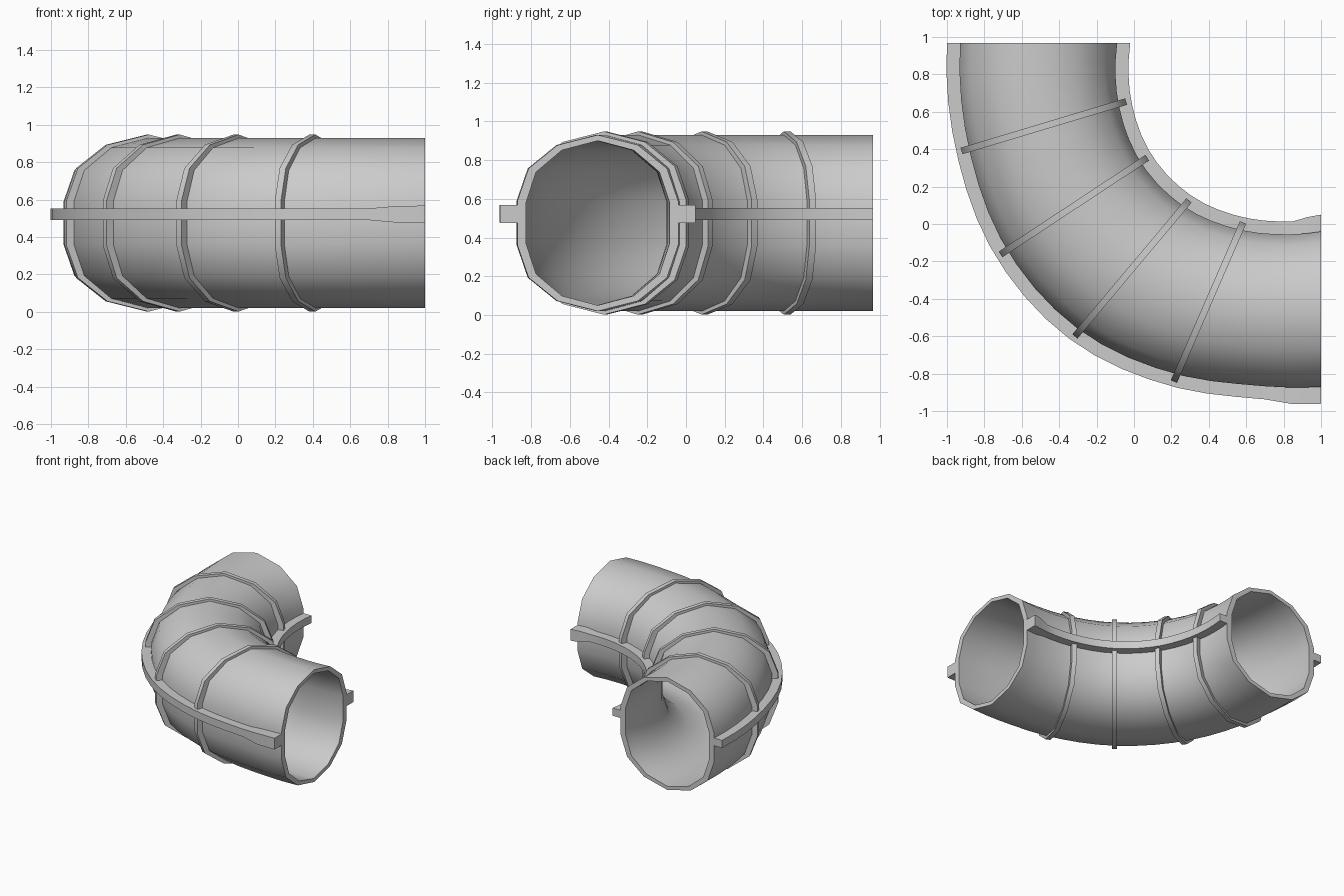
import bpy, bmesh, math

if "Cube" in bpy.data.objects:
    bpy.data.objects.remove(bpy.data.objects["Cube"])

CX, CY, CZ = 1.0, 0.967, 0.475     # centre of the bend
# radius of outer and inner pipe edge at angles round the bend
ANG = [0, 16.7, 33.3, 50, 66.7, 78, 90]
OUT = [1.93, 1.965, 2.01, 2.005, 1.93, 1.868, 1.838]
INN = [1.09, 1.13, 1.155, 1.14, 1.087, 1.045, 1.007]
# fourteen-sided, slightly squared section
Q = [(0, 1), (0.5, 0.885), (0.86, 0.62), (1, 0.25)]
SECTION = (Q + [(u, -v) for u, v in reversed(Q)]
           + [(-u, -v) for u, v in Q[1:-1]] + [(-1, -0.25), (-1, 0.25)]
           + [(-u, v) for u, v in reversed(Q[1:-1])])
SECTION = sorted(set(SECTION), key=lambda p: math.atan2(p[1], p[0]))


def interp(table, a):
    """Smooth cubic interpolation through the table."""
    def slope(k):
        lo, hi = max(k - 1, 0), min(k + 1, len(ANG) - 1)
        return (table[hi] - table[lo]) / (ANG[hi] - ANG[lo])
    a = min(max(a, 0), 90)
    i = max(k for k in range(len(ANG) - 1) if ANG[k] <= a)
    h = ANG[i + 1] - ANG[i]
    t = (a - ANG[i]) / h
    return ((2*t**3 - 3*t*t + 1) * table[i] + (t**3 - 2*t*t + t) * h * slope(i)
            + (3*t*t - 2*t**3) * table[i + 1] + (t**3 - t*t) * h * slope(i + 1))


def place(a, r, z, shift=0.0):
    t = math.radians(a)
    return (CX - r * math.cos(t) + shift * math.sin(t),
            CY - r * math.sin(t) - shift * math.cos(t), z)


def ring(a, grow, hz, shift=0.0):
    o, i = interp(OUT, a), interp(INN, a)
    mid, half = (o + i) / 2, (o - i) / 2 + grow
    return [place(a, mid + half * u, CZ + hz * v, shift) for u, v in SECTION]


def loft(name, rings, loop=False, caps=False, angle=35):
    bm = bmesh.new()
    vs = [[bm.verts.new(p) for p in r] for r in rings]
    n = len(vs[0])
    pairs = list(zip(vs, vs[1:])) + ([(vs[-1], vs[0])] if loop else [])
    for a, b in pairs:
        for k in range(n):
            bm.faces.new((a[k], a[(k + 1) % n], b[(k + 1) % n], b[k]))
    if caps:
        bm.faces.new(vs[0])
        bm.faces.new(vs[-1])
    bmesh.ops.recalc_face_normals(bm, faces=bm.faces)
    me = bpy.data.meshes.new(name)
    bm.to_mesh(me)
    bm.free()
    ob = bpy.data.objects.new(name, me)
    bpy.context.collection.objects.link(ob)
    bpy.ops.object.select_all(action='DESELECT')
    ob.select_set(True)
    bpy.context.view_layer.objects.active = ob
    bpy.ops.object.shade_smooth_by_angle(angle=math.radians(angle))
    return ob


# hollow elbow pipe
steps = [90 * k / 20 for k in range(21)]
loft("pipe_elbow", [ring(a, 0, 0.455) for a in steps]
     + [ring(a, -0.045, 0.425) for a in reversed(steps)], loop=True)

# four raised ribs round the bend
for k, a in enumerate((16.7, 33.4, 50, 66.5)):
    w = 0.018
    loft(f"rib_{k + 1}", [ring(a, -0.015, 0.445, -w), ring(a, 0.042, 0.473, -w),
                          ring(a, 0.042, 0.473, w), ring(a, -0.015, 0.445, w)],
         loop=True, angle=35)

# seam flanges on the outer and inner side, thicker near one end
for name, table, sign in (("outer_flange", OUT, 1), ("inner_flange", INN, -1)):
    rings = []
    for a in steps:
        r = interp(table, a)
        f = min(max((a - 81) / 5, 0), 1)
        h = 0.031 + 0.015 * f
        r0, r1 = r - sign * 0.025, r + sign * (0.07 + 0.02 * f)
        rings.append([place(a, r0, 0.522 - h), place(a, r1, 0.522 - h),
                      place(a, r1, 0.522 + h), place(a, r0, 0.522 + h)])
    loft(name, rings, caps=True)
